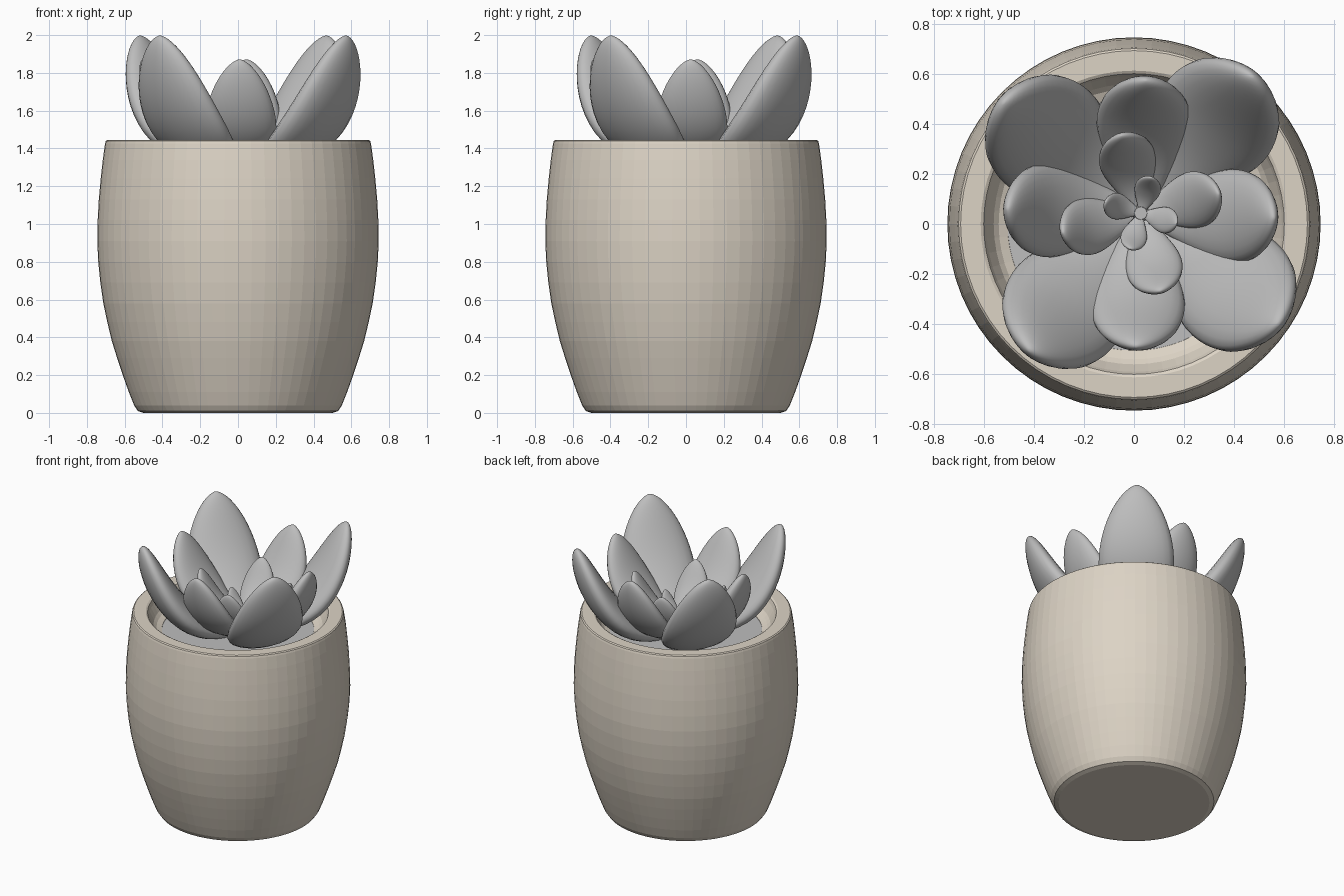
import bpy, bmesh, math
from mathutils import Vector

if "Cube" in bpy.data.objects:
    bpy.data.objects.remove(bpy.data.objects["Cube"])


def material(name, rgb):
    m = bpy.data.materials.new(name)
    m.diffuse_color = (*rgb, 1)
    m.use_nodes = True
    m.node_tree.nodes["Principled BSDF"].inputs["Base Color"].default_value = m.diffuse_color
    return m


CREAM = material("cream_ceramic", (0.72, 0.655, 0.56))
GREY = material("grey", (0.51, 0.51, 0.51))


def finish(bm, name, mat, smooth):
    bmesh.ops.recalc_face_normals(bm, faces=bm.faces)
    me = bpy.data.meshes.new(name)
    bm.to_mesh(me)
    bm.free()
    me.materials.append(mat)
    for p in me.polygons:
        p.use_smooth = smooth
    ob = bpy.data.objects.new(name, me)
    bpy.context.collection.objects.link(ob)
    return ob


def loft(bm, rings, cap_start=True, cap_end=True):
    vs = [[bm.verts.new(p) for p in ring] for ring in rings]
    n = len(vs[0])
    for a, b in zip(vs, vs[1:]):
        for i in range(n):
            j = (i + 1) % n
            bm.faces.new((a[i], a[j], b[j], b[i]))
    if cap_start:
        bm.faces.new(vs[0])
    if cap_end:
        bm.faces.new(vs[-1])


def lathe(name, profile, mat, smooth=False, seg=64, cap_end=True, centre=(0, 0)):
    bm = bmesh.new()
    loft(bm, [[(centre[0] + r * math.cos(2 * math.pi * i / seg),
                centre[1] + r * math.sin(2 * math.pi * i / seg), z)
               for i in range(seg)] for r, z in profile], True, cap_end)
    return finish(bm, name, mat, smooth)


# Barrel pot with a sloping inner lip
lathe("pot", [(.50, 0), (.53, .01), (.55, .04), (.578, .11), (.61, .2), (.64, .29),
              (.668, .38), (.692, .48), (.713, .58), (.729, .69), (.74, .8), (.745, .91),
              (.743, 1.02), (.737, 1.13), (.727, 1.24), (.716, 1.34), (.704, 1.425),
              (.700, 1.439), (.692, 1.445), (.612, 1.445), (.60, 1.438), (.59, 1.41),
              (.56, 1.35), (.54, 1.33), (.505, 1.315), (.50, 1.29)], CREAM)

# Soil surface and hidden stem
lathe("soil", [(.51, 1.28), (.51, 1.312)], GREY)
CX, CY = .027, .043
lathe("stem", [(.06, 1.30), (.025, 1.43)], GREY, seg=16, centre=(CX, CY))

# Leaf centreline: (outward, up), flat at the base and steep at the tip
P = [Vector(p) for p in ((.01, 0), (.42, .03), (.59, .30), (.705, .69))]


def leaf(name, angle, scale, base_z):
    ca, sa = math.cos(angle), math.sin(angle)
    rings = []
    for k in range(25):
        t = min(math.sin(math.pi / 2 * k / 24), .9995)
        u = 1 - t
        c = P[0] * u**3 + P[1] * 3 * u * u * t + P[2] * 3 * u * t * t + P[3] * t**3
        d = (P[1] - P[0]) * u * u + (P[2] - P[1]) * 2 * u * t + (P[3] - P[2]) * t * t
        d.normalize()
        if t > .52:
            e = 1 - ((t - .52) / .48) ** 2
            f, g = e ** .62, e ** .5
        else:
            f = g = .15 + .85 * math.sin(math.pi / 2 * t / .52)
        ring = []
        for i in range(24):
            a = 2 * math.pi * i / 24
            side = .25 * f * math.cos(a)
            thick = .095 * g * math.sin(a)
            r = (c.x - d.y * thick) * scale
            z = (c.y + d.x * thick) * scale
            s = side * scale
            ring.append((CX + r * ca - s * sa, CY + r * sa + s * ca, base_z + z))
        rings.append(ring)
    bm = bmesh.new()
    loft(bm, rings)
    return finish(bm, name, GREY, True)


# Four whorls of four leaves: name, first angle, scale, base height
for tier, start, scale, z in (("outer", 51, 1.0, 1.307), ("middle", -2, .755, 1.35),
                              ("inner", 14, .455, 1.38), ("heart", -16, .21, 1.415)):
    for q in range(4):
        leaf(f"{tier}_leaf_{q + 1}", math.radians(start + 90 * q), scale, z)
